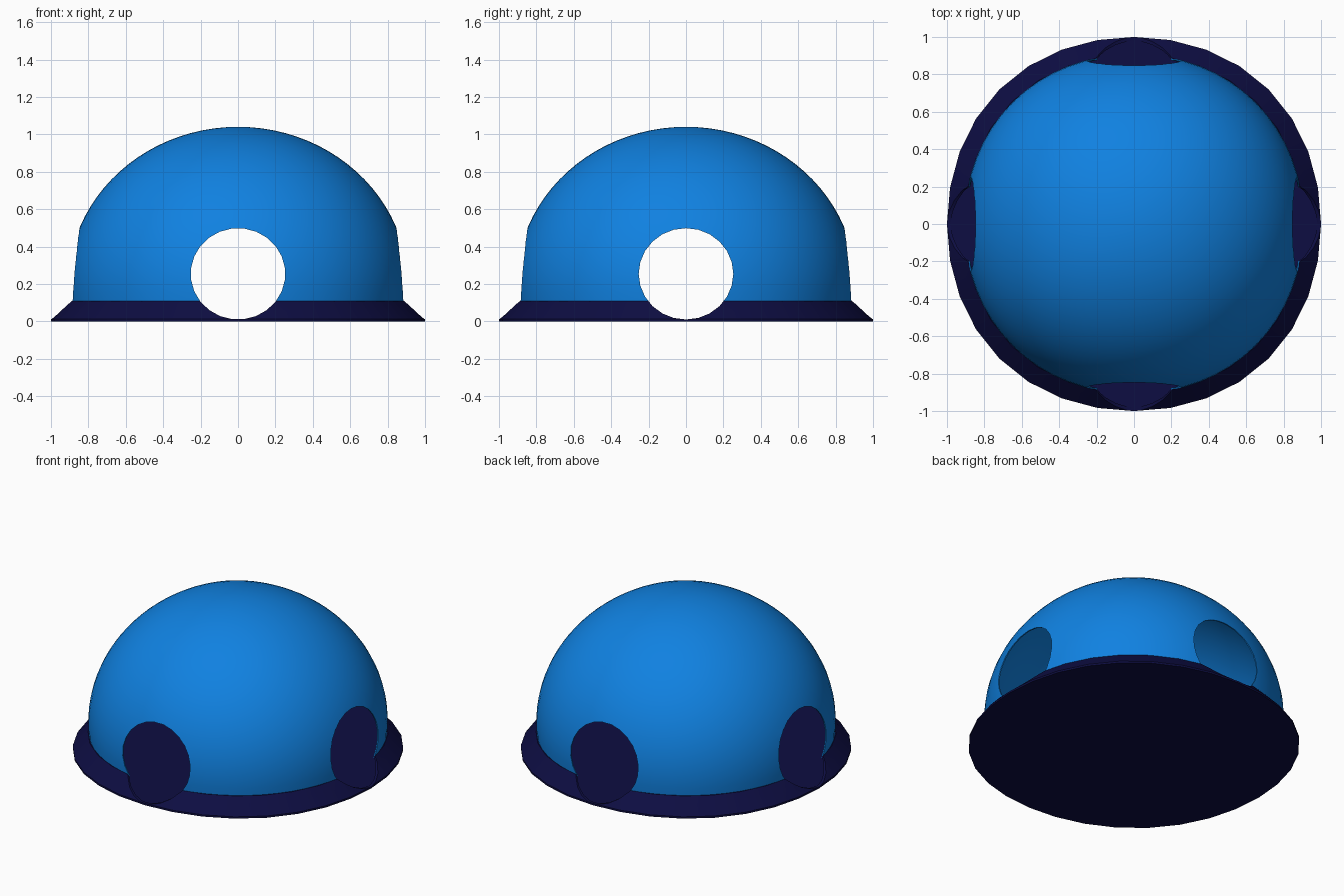
import bpy, bmesh, math
from mathutils import Matrix

if "Cube" in bpy.data.objects:
    bpy.data.objects.remove(bpy.data.objects["Cube"])


def material(name, rgb):
    m = bpy.data.materials.new(name)
    m.diffuse_color = (*rgb, 1)
    m.use_nodes = True
    m.node_tree.nodes["Principled BSDF"].inputs["Base Color"].default_value = m.diffuse_color
    return m


def add_object(name, bm, mat=None):
    bmesh.ops.recalc_face_normals(bm, faces=bm.faces)
    me = bpy.data.meshes.new(name)
    bm.to_mesh(me)
    bm.free()
    ob = bpy.data.objects.new(name, me)
    bpy.context.collection.objects.link(ob)
    if mat:
        me.materials.append(mat)
    return ob


def lathe(name, profile, sides, bulge, mat):
    """Revolve a closed profile; bulge widens the diagonals slightly."""
    bm = bmesh.new()
    rings = []
    for r, z in profile:
        if r < 1e-6:
            rings.append([bm.verts.new((0, 0, z))] * sides)
            continue
        ring = []
        for i in range(sides):
            a = math.tau * i / sides
            k = r * (1 + bulge * math.sin(2 * a) ** 2)
            ring.append(bm.verts.new((k * math.cos(a), k * math.sin(a), z)))
        rings.append(ring)
    n = len(rings)
    for p in range(n):
        a, b = rings[p], rings[(p + 1) % n]
        for i in range(sides):
            j = (i + 1) % sides
            vs = list(dict.fromkeys((a[i], a[j], b[j], b[i])))
            if len(vs) > 2:
                bm.faces.new(vs)
    return add_object(name, bm, mat)


def tunnel(name, axis_turn, roll):
    """Horizontal cylinder used to cut a pair of opposite openings."""
    bm = bmesh.new()
    bmesh.ops.create_cone(bm, cap_ends=True, segments=24, radius1=0.253, radius2=0.253, depth=2.6)
    bm.transform(Matrix.Translation((0, 0, 0.254))
                 @ Matrix.Rotation(axis_turn, 4, 'Z')
                 @ Matrix.Diagonal((1, 1, 0.965, 1))
                 @ Matrix.Rotation(math.pi / 2, 4, 'X')
                 @ Matrix.Rotation(roll, 4, 'Z'))
    ob = add_object(name, bm)
    ob.hide_render = True
    return ob


blue = material("blue", (0.005, 0.22, 0.75))
navy = material("navy", (0.004, 0.004, 0.054))

# hollow dome: thin ellipsoid shell
A, C, Z0, T, STEPS = 0.91, 0.85, 0.19, 0.008, 24
start = math.asin((0.1 - Z0) / C)
angles = [start + (math.pi / 2 - start) * i / STEPS for i in range(STEPS + 1)]
arc = [(math.cos(t), math.sin(t)) for t in angles]
arc[-1] = (0, 1)
outer = [(A * c, Z0 + C * s) for c, s in arc]
inner = [((A - T) * c, Z0 + (C - T) * s) for c, s in reversed(arc)]
dome = lathe("dome", outer + inner, 64, 0.012, blue)

# base: floor disc with a sloping skirt
base = lathe("base", [(0, 0), (1, 0), (1, 0.012), (0.908, 0.11), (0.898, 0.11),
                      (0.985, 0.006), (0, 0.006)], 32, 0.018, navy)

# four round openings
cutters = [tunnel("front_back_cutter", 0, math.pi / 24),
           tunnel("side_cutter", math.pi / 2, 0)]
for ob in (dome, base):
    bpy.ops.object.select_all(action='DESELECT')
    bpy.context.view_layer.objects.active = ob
    ob.select_set(True)
    for cutter in cutters:
        mod = ob.modifiers.new("opening", 'BOOLEAN')
        mod.operation = 'DIFFERENCE'
        mod.solver = 'EXACT'
        mod.object = cutter
        bpy.ops.object.modifier_apply(modifier=mod.name)
    bpy.ops.object.shade_smooth_by_angle(angle=math.radians(30))
for cutter in cutters:
    bpy.data.objects.remove(cutter)
